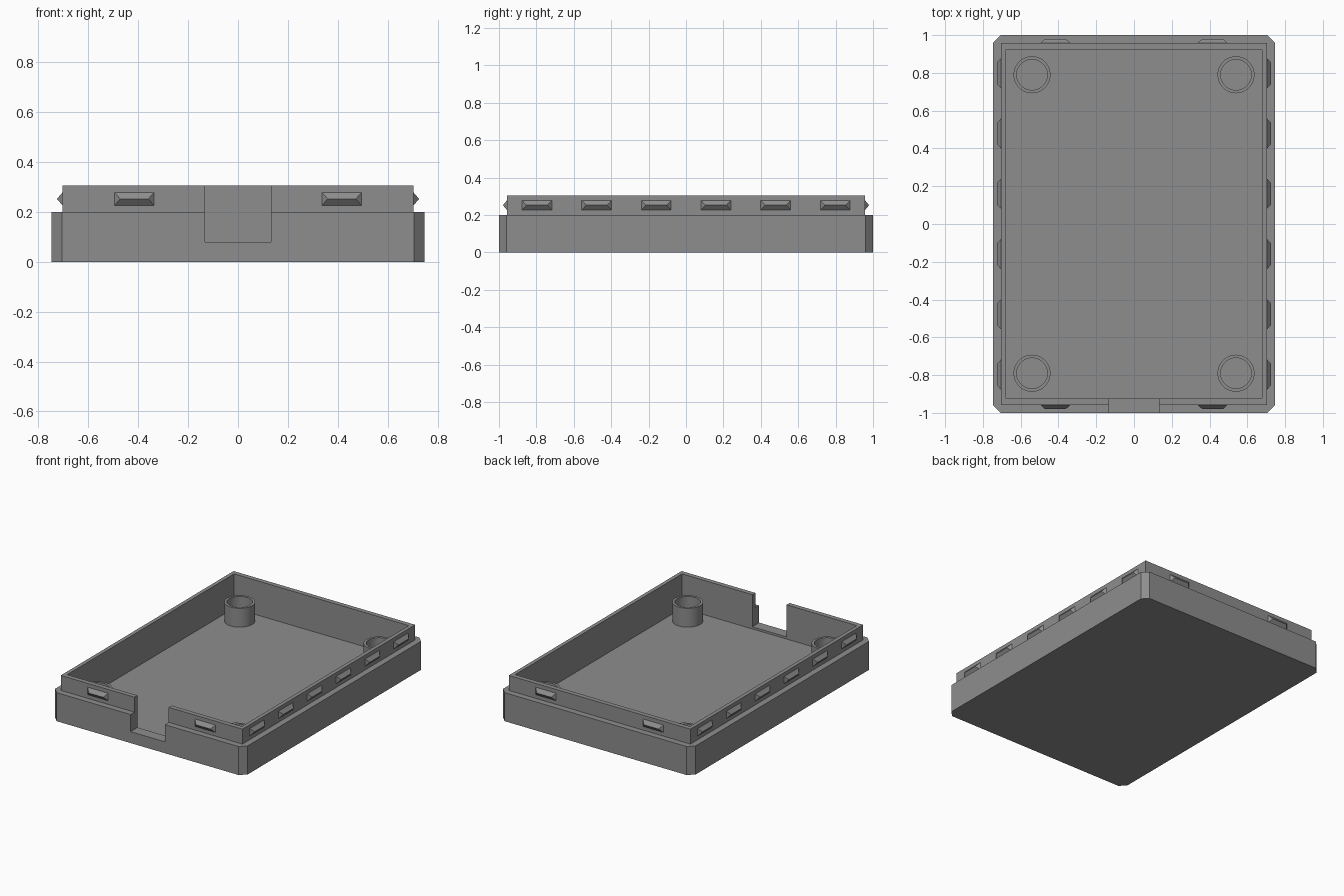
import bpy, bmesh, math
from mathutils import Matrix

if "Cube" in bpy.data.objects:
    bpy.data.objects.remove(bpy.data.objects["Cube"])

W, L = 0.747, 1.0            # tray half sizes
LIP_X, LIP_Y = 0.704, 0.957  # lip half sizes
IN_X, IN_Y = 0.677, 0.924    # cavity half sizes
FLOOR, STEP, TOP = 0.065, 0.2, 0.305

grey = bpy.data.materials.new("grey plastic")
grey.diffuse_color = (0.27, 0.27, 0.27, 1)
grey.use_nodes = True
grey.node_tree.nodes["Principled BSDF"].inputs["Base Color"].default_value = grey.diffuse_color


def make(name, bm):
    bmesh.ops.recalc_face_normals(bm, faces=bm.faces)
    me = bpy.data.meshes.new(name)
    bm.to_mesh(me)
    bm.free()
    me.materials.append(grey)
    ob = bpy.data.objects.new(name, me)
    bpy.context.collection.objects.link(ob)
    return ob


def prism(name, outline, z0, z1):
    bm = bmesh.new()
    face = bm.faces.new([bm.verts.new((x, y, z0)) for x, y in outline])
    ext = bmesh.ops.extrude_face_region(bm, geom=[face])["geom"]
    for v in ext:
        if isinstance(v, bmesh.types.BMVert):
            v.co.z = z1
    return make(name, bm)


def rect(x0, y0, x1, y1):
    return [(x0, y0), (x1, y0), (x1, y1), (x0, y1)]


def boolean(target, tool, op):
    mod = target.modifiers.new(op, 'BOOLEAN')
    mod.operation, mod.object, mod.solver = op, tool, 'EXACT'
    bpy.context.view_layer.objects.active = target
    bpy.ops.object.modifier_apply(modifier=mod.name)
    bpy.data.objects.remove(tool)


# Tray: chamfered block with a raised lip, hollowed, with a front port notch
c = 0.041
corners = [(-W + c, -L), (W - c, -L), (W, -L + c), (W, L - c),
           (W - c, L), (-W + c, L), (-W, L - c), (-W, -L + c)]
tray = prism("tray", corners, 0, STEP)
boolean(tray, prism("lip", rect(-LIP_X, -LIP_Y, LIP_X, LIP_Y), 0.1, TOP), 'UNION')
boolean(tray, prism("cavity", rect(-IN_X, -IN_Y, IN_X, IN_Y), FLOOR, 0.5), 'DIFFERENCE')
boolean(tray, prism("notch", rect(-0.133, -1.2, 0.133, -0.85), 0.08, 0.5), 'DIFFERENCE')


# Hollow screw posts standing on the floor
def post(name, x, y, r_out=0.098, r_in=0.081, top=0.197, n=48):
    bm = bmesh.new()
    loops = []
    for r, z in ((r_out, FLOOR), (r_out, top), (r_in, top), (r_in, FLOOR)):
        loops.append([bm.verts.new((x + r * math.cos(2 * math.pi * i / n),
                                    y + r * math.sin(2 * math.pi * i / n), z))
                      for i in range(n)])
    for k in range(4):
        a, b = loops[k], loops[(k + 1) % 4]
        for i in range(n):
            j = (i + 1) % n
            bm.faces.new((a[i], a[j], b[j], b[i]))
    ob = make(name, bm)
    bpy.ops.object.select_all(action='DESELECT')
    ob.select_set(True)
    bpy.context.view_layer.objects.active = ob
    bpy.ops.object.shade_smooth_by_angle(angle=math.radians(30))


for sx, side in ((-1, "left"), (1, "right")):
    for sy, end in ((-1, "front"), (1, "back")):
        post(f"post_{end}_{side}", sx * 0.54, sy * 0.79)


# Snap ridges: hipped wedges on the outside of the lip, pointing along local +x
def ridge(name, matrix):
    bm = bmesh.new()
    h, z, d = 0.08, 0.026, 0.022
    base = [bm.verts.new(p) for p in ((0, -h, -z), (0, h, -z), (0, h, z), (0, -h, z))]
    a, b = bm.verts.new((d, -h + 0.024, 0)), bm.verts.new((d, h - 0.024, 0))
    p, q, r, s = base
    for f in ((p, q, b, a), (q, r, b), (r, s, a, b), (s, p, a), (s, r, q, p)):
        bm.faces.new(f)
    bm.transform(matrix)
    make(name, bm)


def place(x, y, angle):
    return Matrix.Translation((x, y, 0.252)) @ Matrix.Rotation(math.radians(angle), 4, 'Z')


for i in range(6):
    y = -0.797 + i * 0.319
    ridge(f"snap_ridge_right_{i + 1}", place(LIP_X, y, 0))
    ridge(f"snap_ridge_left_{i + 1}", place(-LIP_X, y, 180))
for i, x in enumerate((-0.416, 0.416)):
    ridge(f"snap_ridge_front_{i + 1}", place(x, -LIP_Y, -90))
    ridge(f"snap_ridge_back_{i + 1}", place(x, LIP_Y, 90))
